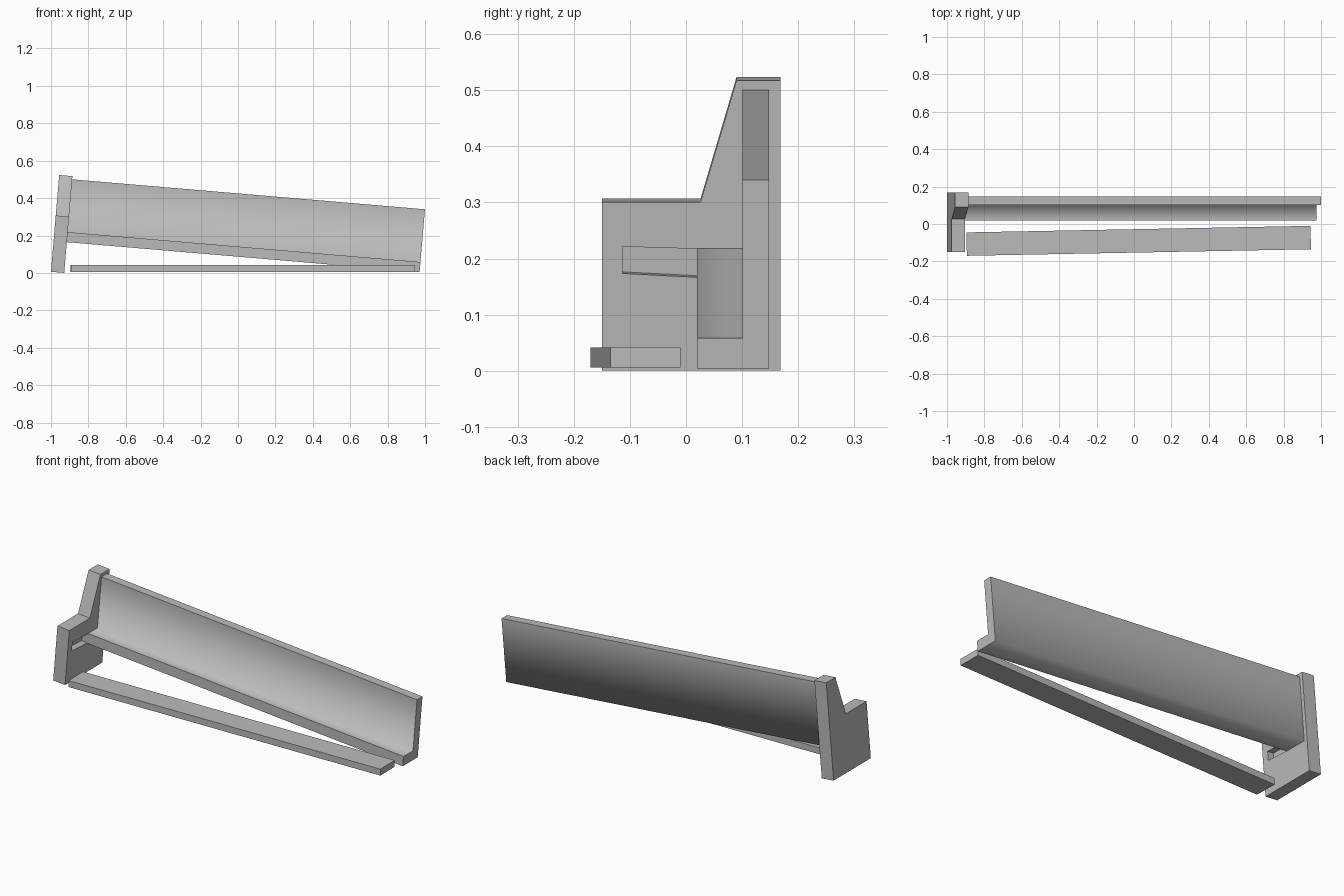
import bpy, bmesh, math

cube = bpy.data.objects.get("Cube")
if cube:
    bpy.data.objects.remove(cube, do_unlink=True)

grey = bpy.data.materials.new("plain_grey")
grey.use_nodes = True
COLOUR = (0.5, 0.5, 0.5, 1)
grey.diffuse_color = COLOUR
grey.node_tree.nodes["Principled BSDF"].inputs["Base Color"].default_value = COLOUR

TILT = math.radians(4.85)


def prism(name, profile, x0, x1, soft=()):
    """Extrude a y-z profile along x; long edges at the soft corners shade smoothly."""
    bm = bmesh.new()
    near = [bm.verts.new((x0, y, z)) for y, z in profile]
    far = [bm.verts.new((x1, y, z)) for y, z in profile]
    n = len(profile)
    bm.faces.new(near)
    bm.faces.new(far[::-1])
    for i in range(n):
        j = (i + 1) % n
        bm.faces.new((near[j], near[i], far[i], far[j]))
    bmesh.ops.recalc_face_normals(bm, faces=bm.faces)
    if soft:
        for f in bm.faces:
            f.smooth = True
        for e in bm.edges:
            e.smooth = False
        for i in soft:
            bm.edges.get((near[i], far[i])).smooth = True
    mesh = bpy.data.meshes.new(name)
    bm.to_mesh(mesh)
    bm.free()
    mesh.materials.append(grey)
    ob = bpy.data.objects.new(name, mesh)
    bpy.context.collection.objects.link(ob)
    return ob


def lean(ob):
    ob.location = (-1, 0, 0.006)
    ob.rotation_euler.y = TILT


# Stepped end plate
plate = prism("end_plate", [(-0.15, 0), (0.168, 0), (0.168, 0.519),
                            (0.09, 0.519), (0.026, 0.302), (-0.15, 0.302)], 0, 0.071)
lean(plate)

# Shallow slot in the inner face of the plate
cutter = prism("slot_cutter", [(-0.113, 0.174), (0.021, 0.167),
                               (0.021, 0.218), (-0.113, 0.222)], 0.036, 0.12)
lean(cutter)
cutter.hide_render = True
cutter.hide_viewport = True
cutter.display_type = 'WIRE'
cut = plate.modifiers.new("slot", 'BOOLEAN')
cut.operation = 'DIFFERENCE'
cut.solver = 'EXACT'
cut.object = cutter

# Long L-shaped shelf with soft inner and outer corners
shelf = prism("l_shelf", [(0.02, 0.165), (0.148, 0.165), (0.148, 0.502),
                          (0.101, 0.502), (0.101, 0.219), (0.02, 0.219)],
              0.071, 1.964, soft=(1, 4))
lean(shelf)

# Loose flat board lying on the ground, turned slightly
board = prism("loose_board", [(-0.0625, 0.006), (0.0625, 0.006),
                              (0.0625, 0.041), (-0.0625, 0.041)], -0.92, 0.92)
board.location = (0.025, -0.09, 0)
board.rotation_euler.z = math.radians(1.09)
